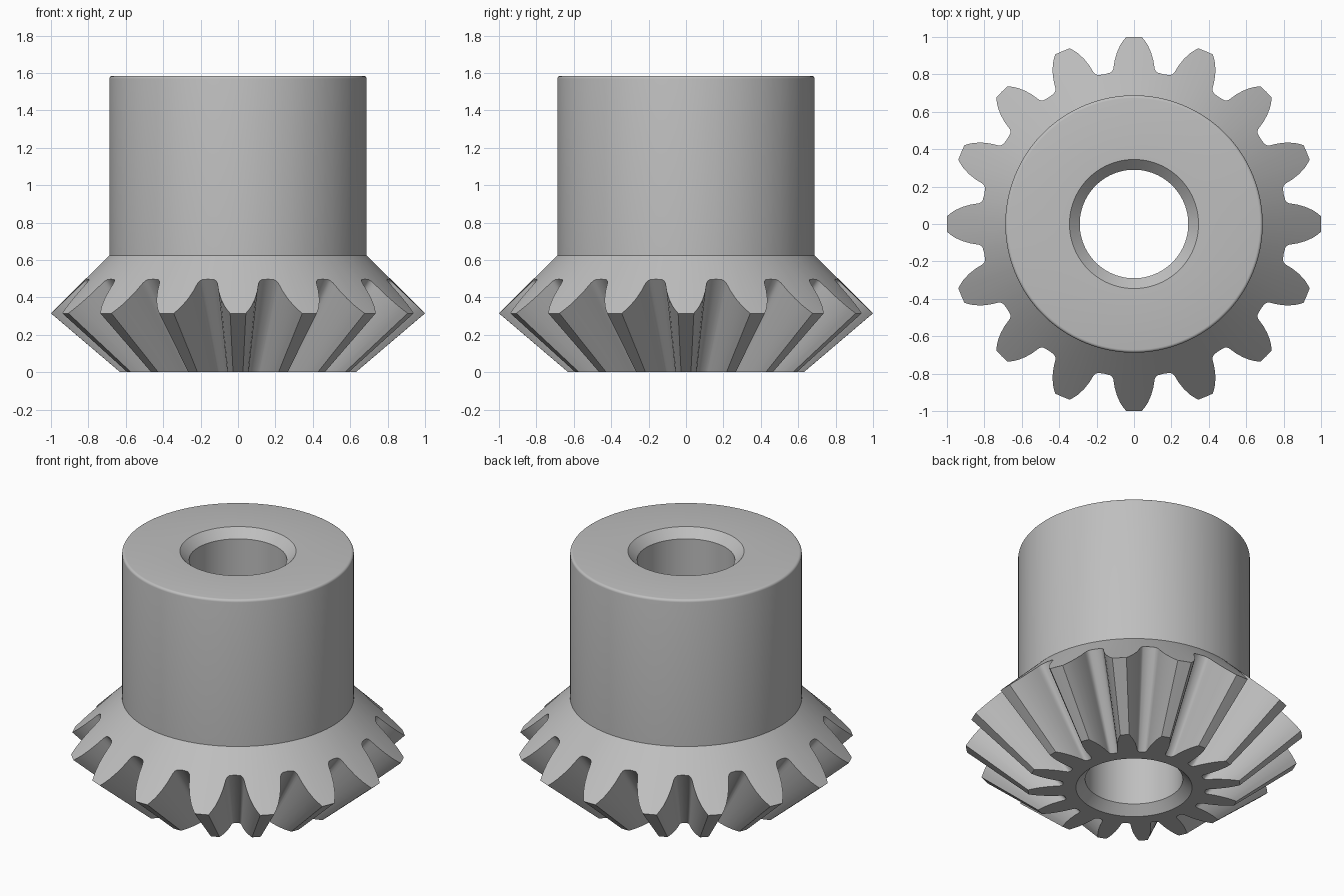
import bpy
import bmesh
from math import pi, sin, cos, radians

cube = bpy.data.objects.get("Cube")
if cube:
    bpy.data.objects.remove(cube)

TEETH = 16
PITCH = 2 * pi / TEETH
APEX_Z = -0.536            # all tooth flanks converge here
TIP_Z, HUB_R, HUB_Z, TOP_Z = 0.315, 0.688, 0.625, 1.585
BORE_R, CHAMFER, ROUND = 0.29, 0.055, 0.016

# Half a tooth on the back cone: (angle, radius), tip centre to gap centre
half = [(0, 1.0), (0.042, 1.0), (0.06, 0.98), (0.078, 0.957), (0.1, 0.92),
        (0.118, 0.88), (0.128, 0.85), (0.132, 0.838), (0.14, 0.827),
        (0.155, 0.819), (PITCH / 2, 0.816)]
tooth = [(-a, r) for a, r in half[:0:-1]] + half[:-1]
outline = [(a + i * PITCH, r) for i in range(TEETH) for a, r in tooth]


def back_cone_z(r):
    return TIP_Z + (1 - r) * (HUB_Z - TIP_Z) / (1 - HUB_R)


def circle(r, z):
    return [(r * cos(a), r * sin(a), z) for a, _ in outline]


# Toothed rings: large end on the back cone, small end scaled to the apex at z = 0
large_end = [(r * cos(a), r * sin(a), back_cone_z(r)) for a, r in outline]
small_end = []
for x, y, z in large_end:
    s = -APEX_Z / (z - APEX_Z)
    small_end.append((x * s, y * s, 0))

# Closed loop of rings: teeth, hub, rounded rim, chamfered bore
rings = [small_end, large_end, circle(HUB_R, HUB_Z)]
for step in range(5):
    t = step / 4 * pi / 2
    rings.append(circle(HUB_R - ROUND + ROUND * cos(t), TOP_Z - ROUND + ROUND * sin(t)))
rings += [circle(BORE_R + CHAMFER, TOP_Z), circle(BORE_R, TOP_Z - CHAMFER),
          circle(BORE_R, CHAMFER), circle(BORE_R + CHAMFER, 0)]

bm = bmesh.new()
verts = [[bm.verts.new(p) for p in ring] for ring in rings]
n = len(outline)
for k, low in enumerate(verts):
    high = verts[(k + 1) % len(verts)]
    for i in range(n):
        j = (i + 1) % n
        bm.faces.new((low[i], low[j], high[j], high[i]))
bmesh.ops.recalc_face_normals(bm, faces=bm.faces)

mesh = bpy.data.meshes.new("bevel_gear")
bm.to_mesh(mesh)
bm.free()
gear = bpy.data.objects.new("bevel_gear", mesh)
bpy.context.collection.objects.link(gear)

# Plain steel grey
steel = bpy.data.materials.new("steel_grey")
steel.use_nodes = True
colour = (0.52, 0.52, 0.52, 1)
steel.diffuse_color = colour
steel.node_tree.nodes["Principled BSDF"].inputs["Base Color"].default_value = colour
mesh.materials.append(steel)

bpy.ops.object.select_all(action="DESELECT")
gear.select_set(True)
bpy.context.view_layer.objects.active = gear
bpy.ops.object.shade_smooth_by_angle(angle=radians(38))
